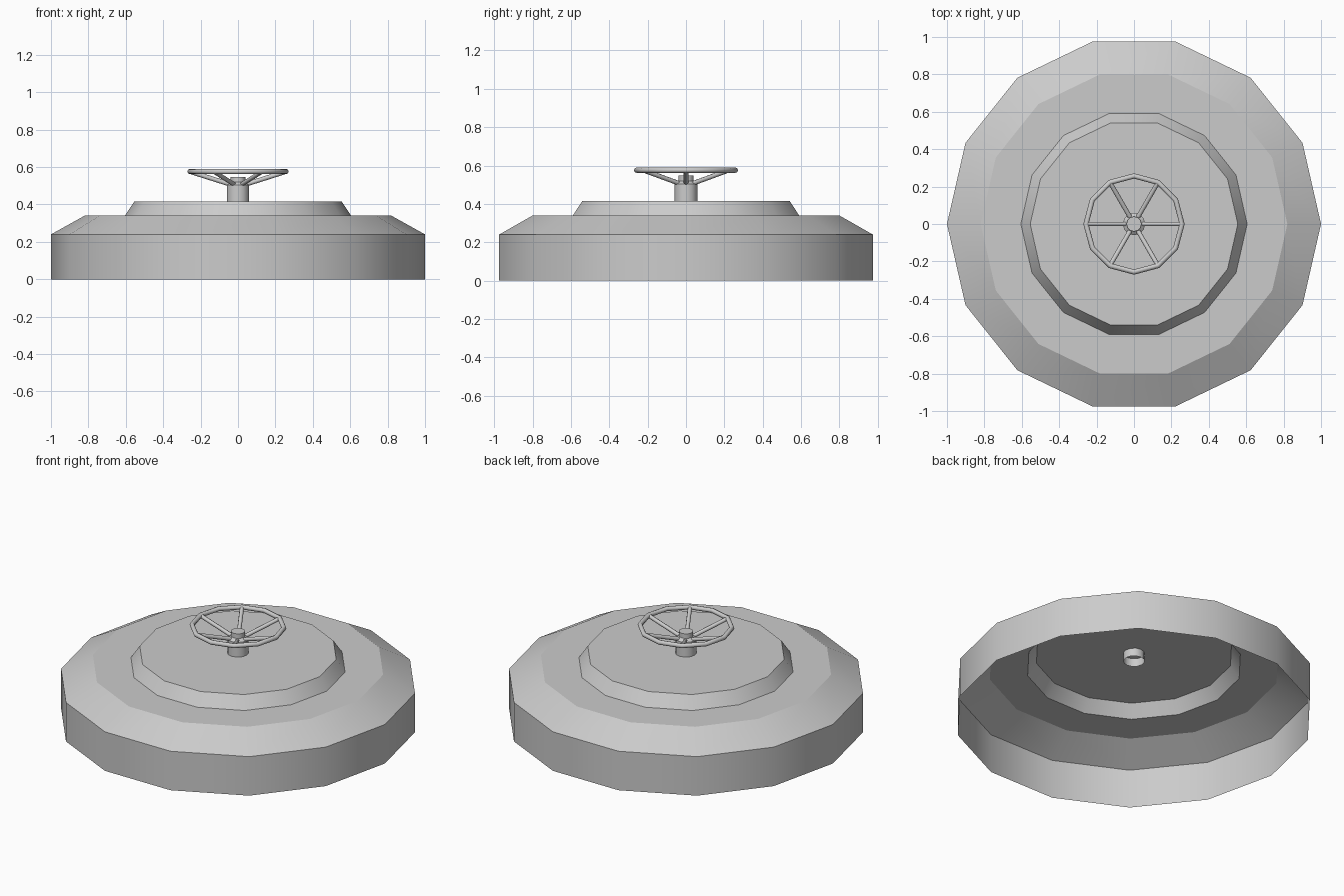
import bpy, bmesh, math
from mathutils import Vector

cube = bpy.data.objects.get("Cube")
if cube:
    bpy.data.objects.remove(cube, do_unlink=True)

grey = bpy.data.materials.new("plain grey")
grey.use_nodes = True
GREY = (0.6, 0.6, 0.6, 1)
grey.diffuse_color = GREY
grey.node_tree.nodes["Principled BSDF"].inputs["Base Color"].default_value = GREY


def finish(name, bm, angle):
    mesh = bpy.data.meshes.new(name)
    bm.to_mesh(mesh)
    bm.free()
    mesh.materials.append(grey)
    obj = bpy.data.objects.new(name, mesh)
    bpy.context.collection.objects.link(obj)
    bpy.ops.object.select_all(action='DESELECT')
    obj.select_set(True)
    bpy.context.view_layer.objects.active = obj
    bpy.ops.object.shade_smooth_by_angle(angle=math.radians(angle))
    return obj


def lathe(name, profile, sides, angle, cap=False, closed=False):
    """Spin a (radius, height) profile, listed from bottom to top, around z."""
    bm = bmesh.new()
    rings = []
    for r, z in profile:
        rings.append([bm.verts.new((r * math.cos(math.tau * i / sides),
                                    r * math.sin(math.tau * i / sides), z))
                      for i in range(sides)])
    pairs = list(zip(rings, rings[1:]))
    if closed:
        pairs.append((rings[-1], rings[0]))
    for a, b in pairs:
        for i in range(sides):
            j = (i + 1) % sides
            bm.faces.new((a[i], a[j], b[j], b[i]))
    if cap:
        bm.faces.new(rings[-1])
    return finish(name, bm, angle)


# Stepped hatch shell, open underneath
lathe("hatch_shell",
      [(1.0, 0), (1.0, 0.24), (0.82, 0.34), (0.605, 0.34), (0.555, 0.415)],
      14, 28, cap=True)

# Hollow stem passing through the lid
lathe("wheel_stem", [(0.06, 0.365), (0.06, 0.505), (0.04, 0.52), (0.04, 0.548)],
      12, 35, cap=True)

# Wheel rim
rim = [(0.257 + 0.014 * math.cos(math.tau * k / 8),
        0.576 + 0.014 * math.sin(math.tau * k / 8)) for k in range(8)]
lathe("wheel_rim", rim, 12, 50, closed=True)

# Six spokes rising from the stem to the rim
for k in range(6):
    a = math.tau * k / 6
    out = Vector((math.cos(a), math.sin(a), 0))
    start = out * 0.025 + Vector((0, 0, 0.502))
    end = out * 0.252 + Vector((0, 0, 0.574))
    axis = end - start
    bm = bmesh.new()
    bmesh.ops.create_cone(bm, cap_ends=True, segments=8, radius1=0.012,
                          radius2=0.012, depth=axis.length)
    spoke = finish(f"wheel_spoke_{k + 1}", bm, 50)
    spoke.location = (start + end) / 2
    spoke.rotation_euler = axis.to_track_quat('Z', 'Y').to_euler()
